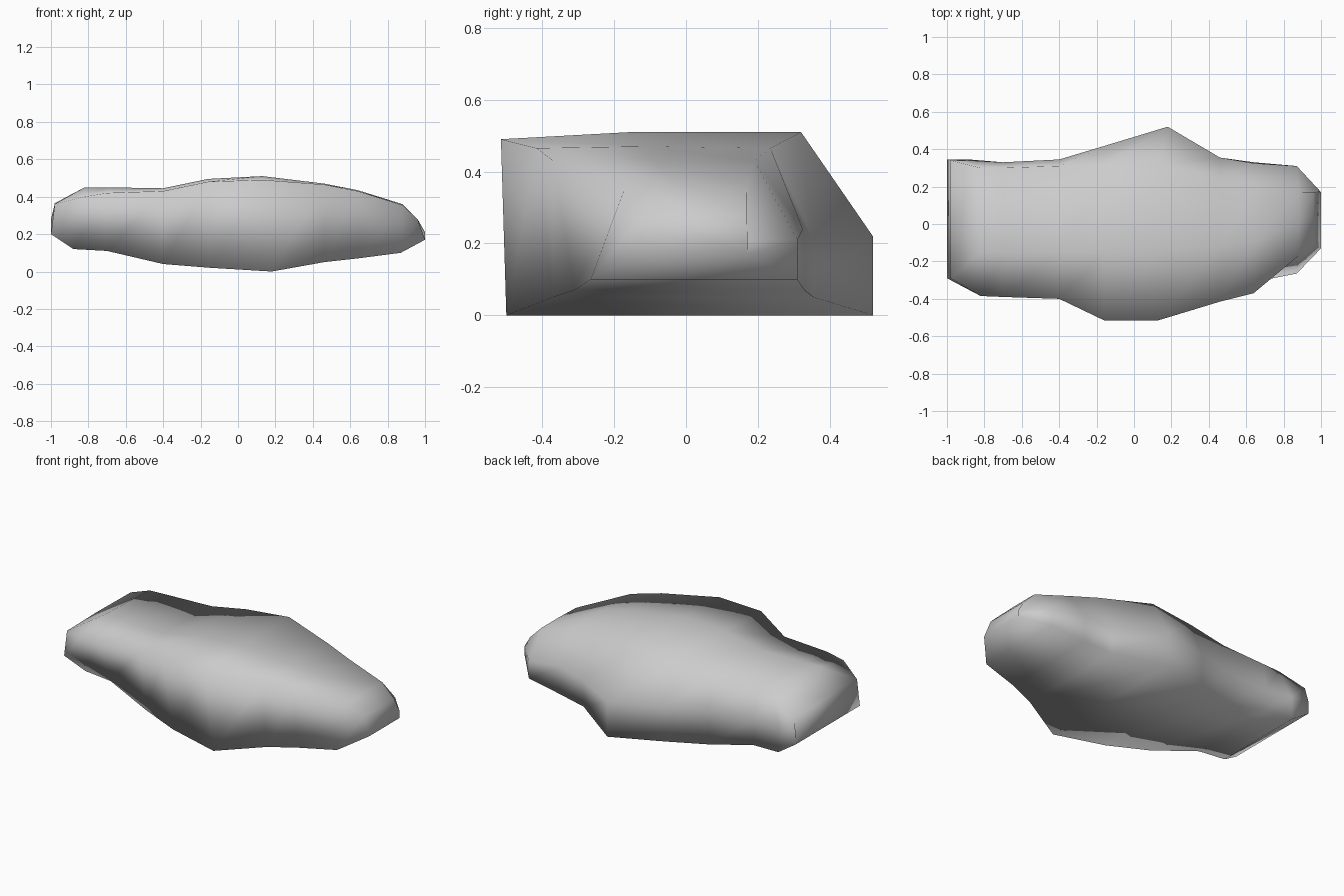
import bpy
import bmesh

# Remove the default cube only
default_cube = bpy.data.objects.get("Cube")
if default_cube:
    bpy.data.objects.remove(default_cube, do_unlink=True)


def make_material(name, colour):
    """Create one flat coloured material."""
    material = bpy.data.materials.new(name)
    material.use_nodes = True
    material.diffuse_color = colour
    shader = material.node_tree.nodes["Principled BSDF"]
    shader.inputs["Base Color"].default_value = colour
    shader.inputs["Roughness"].default_value = 0.9
    return material


# Stations along the length of the stone, for its lower and upper edges
lower_stations = [-1, -.88, -.7, -.4, -.15, .18, .46, .64, .87, 1]
upper_stations = [-.98, -.82, -.7, -.4, -.16, .13, .46, .64, .88, .96]

# Long edges of the stone, as (y, z) at every station
front_bottom = [(-.29, .2), (-.25, .12), (-.26, .11), (-.34, .04), (-.43, .02),
                (-.5, 0), (-.37, .05), (-.31, .07), (-.265, .1), (-.13, .17)]
front_top = [(-.29, .36), (-.385, .4), (-.39, .42), (-.4, .43), (-.515, .48),
             (-.515, .49), (-.415, .465), (-.37, .43), (-.17, .355), (-.12, .28)]
top_middle = [(0, .365), (-.15, .45), (-.15, .45), (-.15, .445), (-.15, .495),
              (-.15, .51), (-.12, .47), (-.1, .435), (0, .36), (.03, .28)]
back_top = [(.34, .36), (.3, .43), (.3, .435), (.31, .44), (.31, .485),
            (.32, .51), (.235, .465), (.19, .43), (.17, .36), (.17, .28)]
back_middle = [(.345, .28), (.34, .27), (.33, .26), (.345, .25), (.42, .24),
               (.52, .22), (.355, .21), (.325, .24), (.31, .21), (.17, .21)]
back_bottom = [(.345, .2), (.345, .12), (.33, .11), (.345, .04), (.42, .02),
               (.52, 0), (.355, .05), (.33, .07), (.31, .1), (.17, .17)]

# Edges in order around the stone
edges = [
    (lower_stations, front_bottom),
    (upper_stations, front_top),
    (upper_stations, top_middle),
    (upper_stations, back_top),
    (lower_stations, back_middle),
    (lower_stations, back_bottom),
]


def add_edge_points(bm, stations, profile):
    """Place the vertices of one long edge."""
    return [bm.verts.new((x, y, z)) for x, (y, z) in zip(stations, profile)]


def build_stone(name, material):
    """Bridge the long edges into a closed, smooth stone."""
    bm = bmesh.new()
    rails = [add_edge_points(bm, *edge) for edge in edges]

    # Sides: quads between neighbouring edges
    for index, rail in enumerate(rails):
        following = rails[(index + 1) % len(rails)]
        for step in range(len(rail) - 1):
            bm.faces.new((rail[step], rail[step + 1],
                          following[step + 1], following[step]))

    # End caps
    for end in (0, -1):
        bm.faces.new([rail[end] for rail in rails])

    bmesh.ops.recalc_face_normals(bm, faces=bm.faces)
    for face in bm.faces:
        face.smooth = True

    mesh = bpy.data.meshes.new(name)
    bm.to_mesh(mesh)
    bm.free()
    mesh.materials.append(material)
    stone = bpy.data.objects.new(name, mesh)
    bpy.context.collection.objects.link(stone)
    return stone


stone_grey = make_material("stone grey", (.6, .6, .6, 1))
build_stone("flat_rock", stone_grey)
